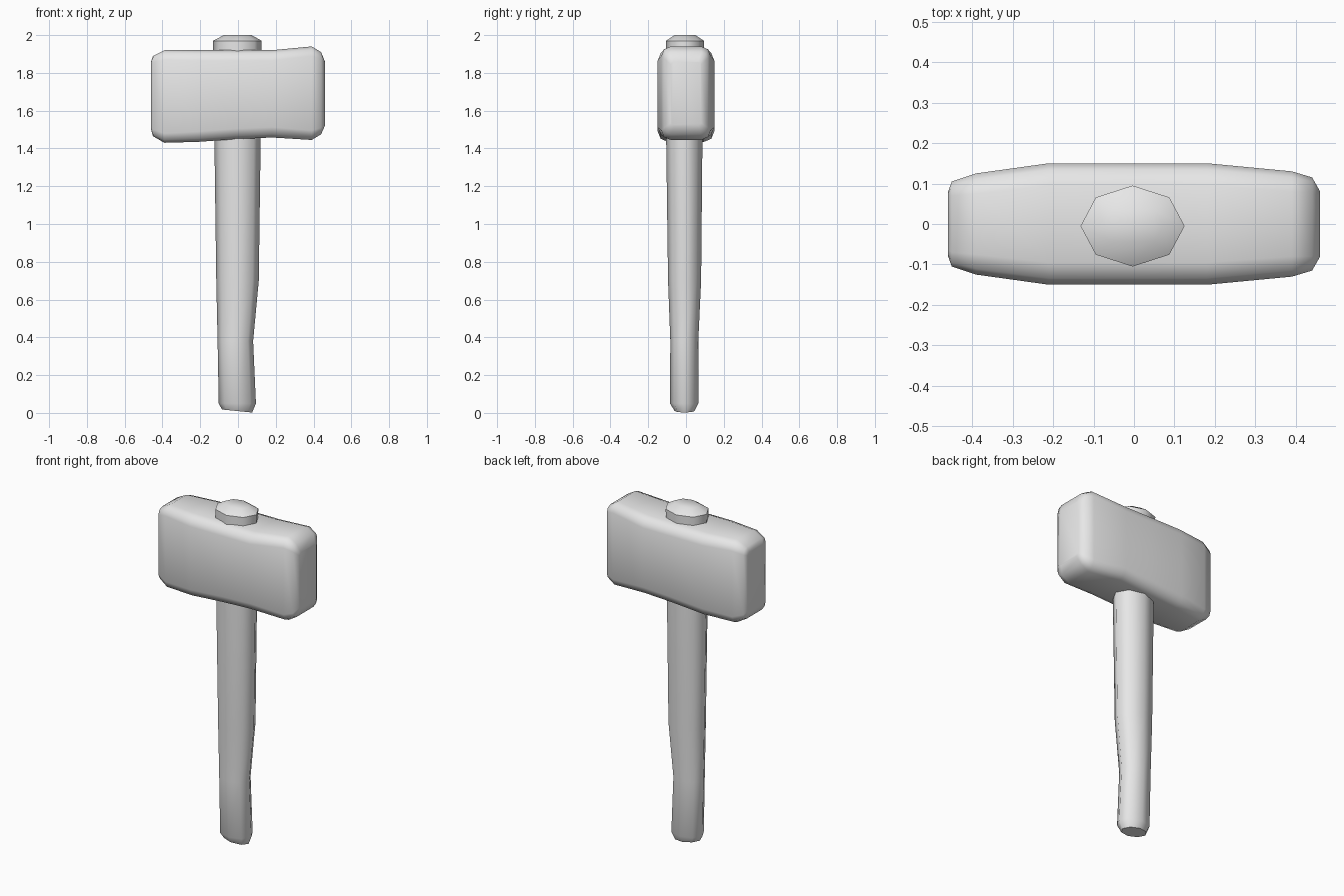
import bpy, bmesh
from math import sin, cos, pi

cube = bpy.data.objects.get("Cube")
if cube:
    bpy.data.objects.remove(cube, do_unlink=True)

GREY = (0.8, 0.8, 0.8, 1)
mat = bpy.data.materials.new("plain grey")
mat.use_nodes = True
mat.diffuse_color = GREY
mat.node_tree.nodes["Principled BSDF"].inputs["Base Color"].default_value = GREY


def loft(name, rings, sharp_rings=()):
    """Skin closed rings of points, cap both ends, and shade smooth."""
    bm = bmesh.new()
    loops = [[bm.verts.new(p) for p in ring] for ring in rings]
    n = len(loops[0])
    for a, b in zip(loops, loops[1:]):
        for i in range(n):
            j = (i + 1) % n
            bm.faces.new((a[i], a[j], b[j], b[i]))
    bm.faces.new(loops[0][::-1])
    bm.faces.new(loops[-1])
    bmesh.ops.recalc_face_normals(bm, faces=bm.faces)
    for f in bm.faces:
        f.smooth = True
    for r in sharp_rings:
        for i in range(n):
            bm.edges.get((loops[r][i], loops[r][(i + 1) % n])).smooth = False
    mesh = bpy.data.meshes.new(name)
    bm.to_mesh(mesh)
    bm.free()
    mesh.materials.append(mat)
    obj = bpy.data.objects.new(name, mesh)
    bpy.context.collection.objects.link(obj)
    return obj


def head_section(x, half, low, high, r):
    """Rectangle across the head with rounded corners."""
    ring = []
    corners = ((1, high - r, 0), (-1, high - r, 1), (-1, low + r, 2), (1, low + r, 3))
    for side, cz, quarter in corners:
        for step in range(3):
            a = (quarter + step / 2) * pi / 2
            ring.append((x, side * (half - r) + r * cos(a), cz + r * sin(a)))
    return ring


def handle_section(z, left, right, front, back, tilt=0):
    """Eight-sided oval across the handle."""
    cx, cy = (left + right) / 2, (front + back) / 2
    rx, ry = (right - left) / 2, (back - front) / 2
    return [(cx + rx * cos(i * pi / 4), cy + ry * sin(i * pi / 4),
             z - tilt * cos(i * pi / 4)) for i in range(8)]


# Head: x, half depth, bottom, top, corner radius
head = [
    (-0.46, 0.078, 1.50, 1.86, 0.015),
    (-0.45, 0.105, 1.465, 1.89, 0.035),
    (-0.39, 0.125, 1.43, 1.92, 0.05),
    (-0.21, 0.15, 1.435, 1.92, 0.055),
    (0.0, 0.15, 1.45, 1.92, 0.055),
    (0.18, 0.15, 1.458, 1.92, 0.055),
    (0.39, 0.13, 1.445, 1.94, 0.05),
    (0.44, 0.115, 1.475, 1.91, 0.035),
    (0.46, 0.08, 1.52, 1.86, 0.015),
]
loft("hammer_head", [head_section(*s) for s in head])

# Handle: z, left, right, front, back, tilt
handle = [
    (0.01, -0.085, 0.075, -0.06, 0.045, 0.008),
    (0.05, -0.102, 0.095, -0.085, 0.065),
    (0.38, -0.108, 0.08, -0.083, 0.065),
    (0.70, -0.115, 0.11, -0.095, 0.08),
    (1.45, -0.125, 0.12, -0.105, 0.087),
    (1.97, -0.132, 0.125, -0.105, 0.095),
    (2.00, -0.075, 0.072, -0.06, 0.05),
]
loft("handle", [handle_section(*s) for s in handle], sharp_rings=(0, 5))
